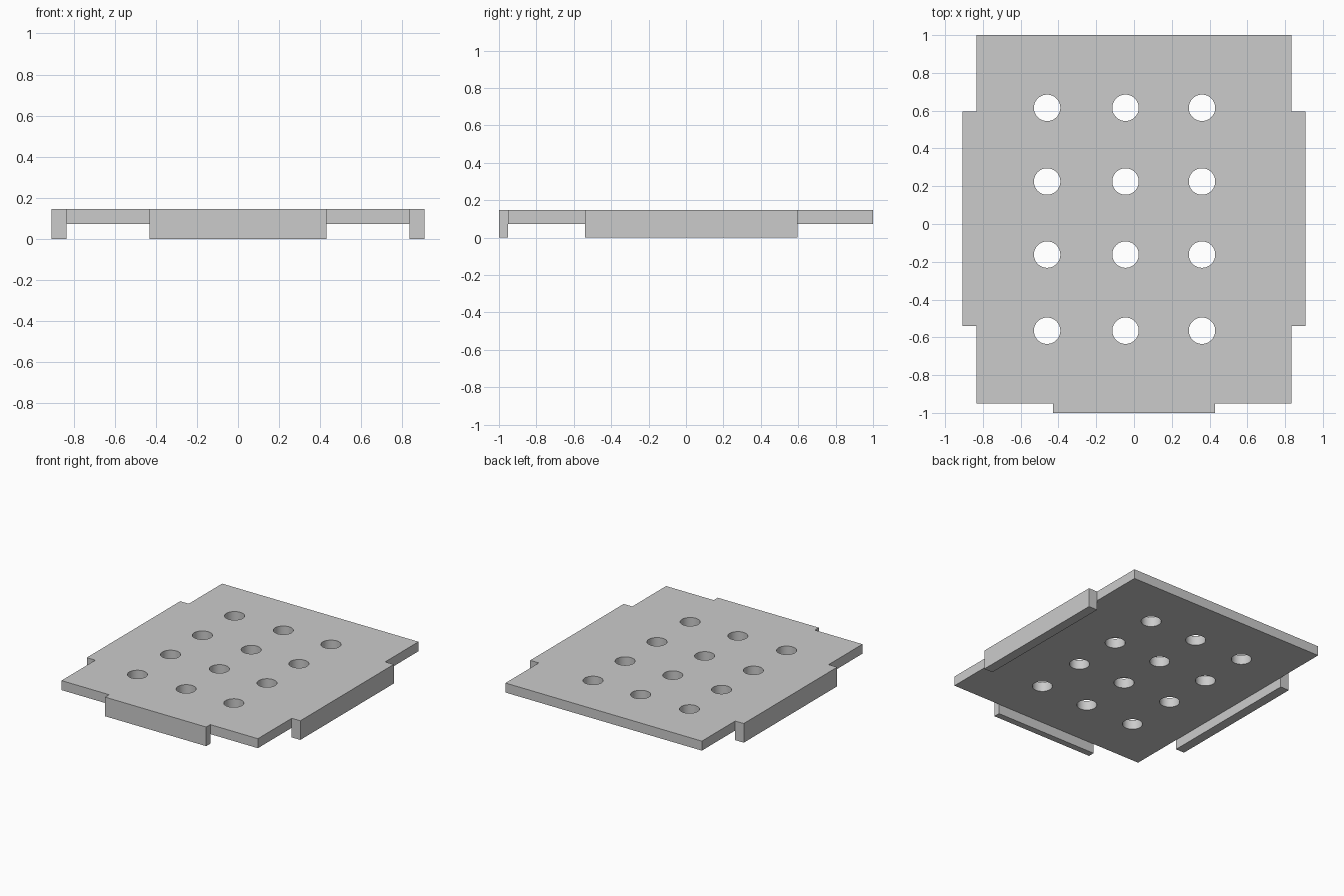
import bpy
import bmesh
from math import radians
from mathutils import Matrix, Vector

cube = bpy.data.objects.get("Cube")
if cube:
    bpy.data.objects.remove(cube, do_unlink=True)

# Single light grey finish
grey = bpy.data.materials.new("light_grey")
grey.use_nodes = True
colour = (0.6, 0.6, 0.6, 1)
grey.diffuse_color = colour
grey.node_tree.nodes["Principled BSDF"].inputs["Base Color"].default_value = colour

TOP, UNDER = 0.147, 0.074
HALF_W, FRONT, BACK = 0.835, -0.951, 1.0


def finish(name, bm):
    mesh = bpy.data.meshes.new(name)
    bm.to_mesh(mesh)
    bm.free()
    mesh.materials.append(grey)
    obj = bpy.data.objects.new(name, mesh)
    bpy.context.collection.objects.link(obj)
    return obj


def box(name, low, high):
    low, high = Vector(low), Vector(high)
    bm = bmesh.new()
    matrix = Matrix.Translation((low + high) / 2) @ Matrix.Diagonal((*(high - low), 1))
    bmesh.ops.create_cube(bm, size=1, matrix=matrix)
    return finish(name, bm)


# Flat panel and its hanging edge flanges
panel = box("panel", (-HALF_W, FRONT, UNDER), (HALF_W, BACK, TOP))
box("front_flange", (-0.43, -1, 0), (0.43, FRONT, TOP))
box("left_flange", (HALF_W, -0.54, 0), (0.908, 0.595, TOP))
box("right_flange", (-0.908, -0.54, 0), (-HALF_W, 0.595, TOP))

# Grid of round through holes
bm = bmesh.new()
for x in (-0.46, -0.045, 0.36):
    for y in (0.615, 0.225, -0.162, -0.565):
        bmesh.ops.create_cone(bm, cap_ends=True, segments=48, radius1=0.07, radius2=0.07,
                              depth=0.4, matrix=Matrix.Translation((x, y, 0.1)))
cutter = finish("hole_cutter", bm)
cutter.hide_render = True
cutter.hide_viewport = True

cut = panel.modifiers.new("holes", 'BOOLEAN')
cut.operation = 'DIFFERENCE'
cut.solver = 'EXACT'
cut.object = cutter

# Bake the holes, then smooth only their walls
bpy.context.view_layer.objects.active = panel
panel.select_set(True)
bpy.ops.object.modifier_apply(modifier=cut.name)
bpy.ops.object.shade_smooth_by_angle(angle=radians(30))
bpy.data.objects.remove(cutter, do_unlink=True)
